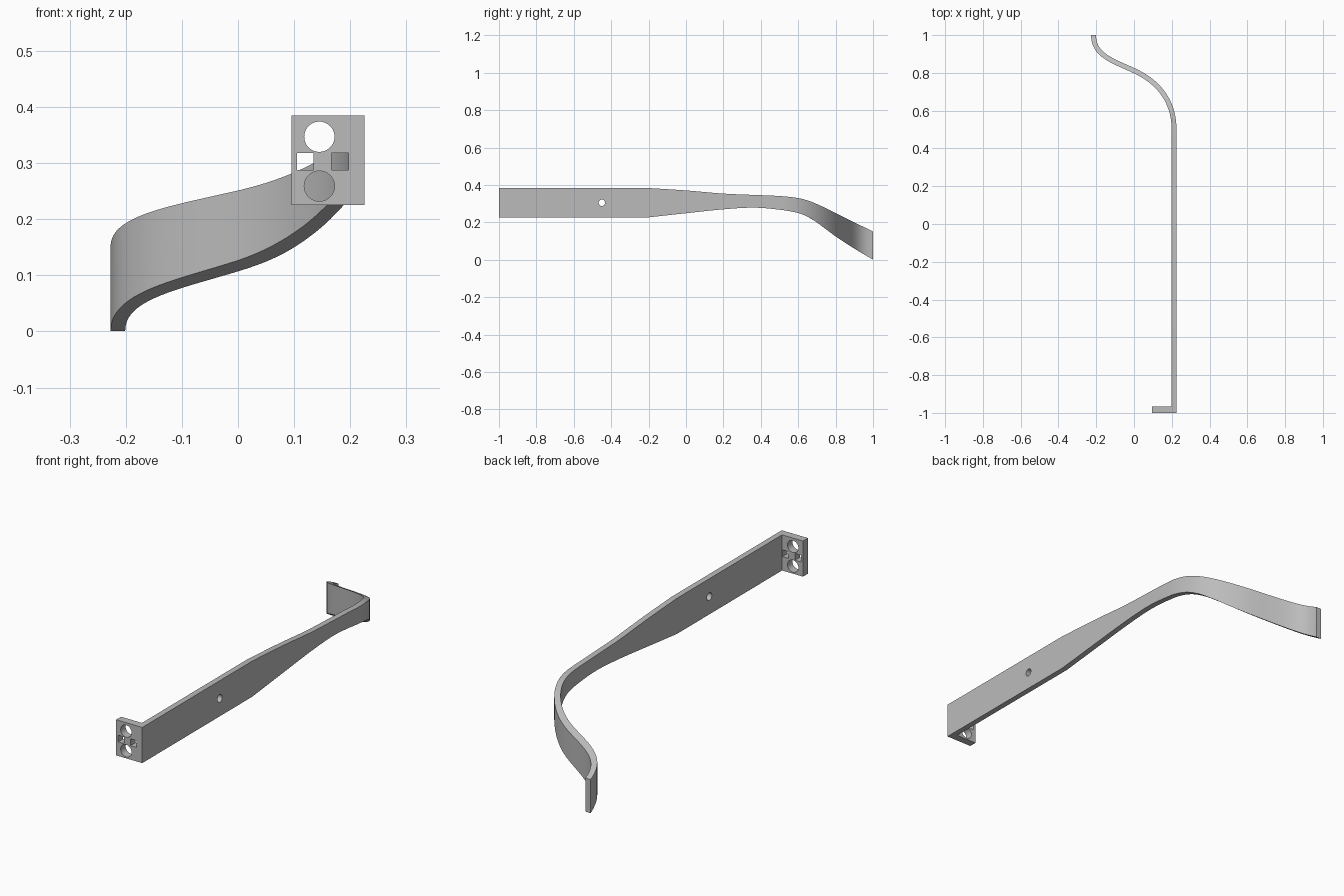
import bpy, bmesh, math
from mathutils import Vector, Matrix
from mathutils.geometry import interpolate_bezier

cube = bpy.data.objects.get("Cube")
if cube:
    bpy.data.objects.remove(cube, do_unlink=True)

grey = bpy.data.materials.new("satin grey")
grey.use_nodes = True
grey.diffuse_color = (0.5, 0.5, 0.5, 1)
grey.node_tree.nodes["Principled BSDF"].inputs["Base Color"].default_value = (0.5, 0.5, 0.5, 1)

THICK = 0.026

# Side outline of the arm: y, top z, bottom z
OUTLINE = [(-0.22, .385, .225), (0, .371, .249), (.2, .354, .270), (.36, .347, .279),
           (.5, .341, .268), (.6, .330, .250), (.66, .314, .225), (.72, .289, .185),
           (.8, .250, .125), (.9, .200, .060), (1.0, .152, .001)]


def heights(y):
    """Smooth top and bottom height at a given y."""
    pts = OUTLINE
    if y <= pts[0][0]:
        return pts[0][1:]
    i = max(k for k in range(len(pts) - 1) if pts[k][0] <= y)
    a, b = pts[i], pts[i + 1]
    before, after = pts[max(i - 1, 0)], pts[min(i + 2, len(pts) - 1)]
    if i == 0:
        before = a
    h = b[0] - a[0]
    t = (y - a[0]) / h
    out = []
    for c in (1, 2):
        m0 = (b[c] - before[c]) / (b[0] - before[0]) * h
        m1 = (after[c] - a[c]) / (after[0] - a[0]) * h
        out.append((2*t**3 - 3*t**2 + 1) * a[c] + (t**3 - 2*t**2 + t) * m0
                   + (3*t**2 - 2*t**3) * b[c] + (t**3 - t**2) * m1)
    return out


def new_object(name, bm):
    bmesh.ops.recalc_face_normals(bm, faces=bm.faces)
    mesh = bpy.data.meshes.new(name)
    bm.to_mesh(mesh)
    bm.free()
    mesh.materials.append(grey)
    obj = bpy.data.objects.new(name, mesh)
    bpy.context.collection.objects.link(obj)
    return obj


def box(name, lo, hi):
    lo, hi = Vector(lo), Vector(hi)
    bm = bmesh.new()
    bmesh.ops.create_cube(bm, size=1, matrix=Matrix.Translation((lo + hi) / 2)
                          @ Matrix.Diagonal((*(hi - lo), 1)))
    return new_object(name, bm)


def rod(name, centre, radius, axis):
    bm = bmesh.new()
    bmesh.ops.create_cone(bm, cap_ends=True, segments=40, radius1=radius, radius2=radius,
                          depth=0.15, matrix=Matrix.Translation(centre)
                          @ Matrix.Rotation(math.pi / 2, 4, axis))
    return new_object(name, bm)


def combine(target, other, operation):
    mod = target.modifiers.new(operation.lower(), 'BOOLEAN')
    mod.operation = operation
    mod.solver = 'EXACT'
    mod.object = other
    other.hide_render = True
    bpy.context.view_layer.objects.active = target
    bpy.ops.object.modifier_apply(modifier=mod.name)
    bpy.data.objects.remove(other, do_unlink=True)


# Centre line: straight bar, then an S-bend to the tip
path = [Vector((.212, y)) for y in [-1, -.22] + [-.22 + .04 * k for k in range(1, 18)]]
bends = [[(.212, .5), (.212, .66), (.12, .757), (0, .812)],
         [(0, .812), (-.12, .867), (-.214, .895), (-.214, 1.0)]]
for bend in bends:
    path += [p.to_2d() for p in interpolate_bezier(*[Vector(p) for p in bend], 32)][1:]

# Arm: rectangular section swept along the centre line
bm = bmesh.new()
rings = []
for i, p in enumerate(path):
    along = path[min(i + 1, len(path) - 1)] - path[max(i - 1, 0)]
    if i == len(path) - 1:
        along = Vector((0, 1))
    side = Vector((along.y, -along.x)).normalized() * THICK / 2
    ring = []
    for q, order in ((p + side, (1, 0)), (p - side, (0, 1))):
        z = heights(min(q.y, 1.0))
        ring += [bm.verts.new((q.x, q.y, z[k])) for k in order]
    if rings:
        for k in range(4):
            n = (k + 1) % 4
            bm.faces.new((rings[-1][k], rings[-1][n], ring[n], ring[k]))
    rings.append(ring)
bm.faces.new(rings[0])
bm.faces.new(rings[-1])
arm = new_object("temple_arm", bm)

# Hinge plate, joined to the front end of the arm
combine(arm, box("hinge_plate", (.095, -1, .225), (.212, -.965, .385)), 'UNION')

# Holes through the plate and the arm
for z in (.259, .347):
    combine(arm, rod("round_cutter", (.145, -.98, z), .027, 'X'), 'DIFFERENCE')
for x in (.105, .167):
    combine(arm, box("square_cutter", (x, -1.05, .288), (x + .03, -.9, .318)), 'DIFFERENCE')
combine(arm, rod("pin_cutter", (.212, -.45, .305), .017, 'Y'), 'DIFFERENCE')

bpy.ops.object.select_all(action='DESELECT')
arm.select_set(True)
bpy.context.view_layer.objects.active = arm
bpy.ops.object.shade_smooth_by_angle(angle=math.radians(30))
